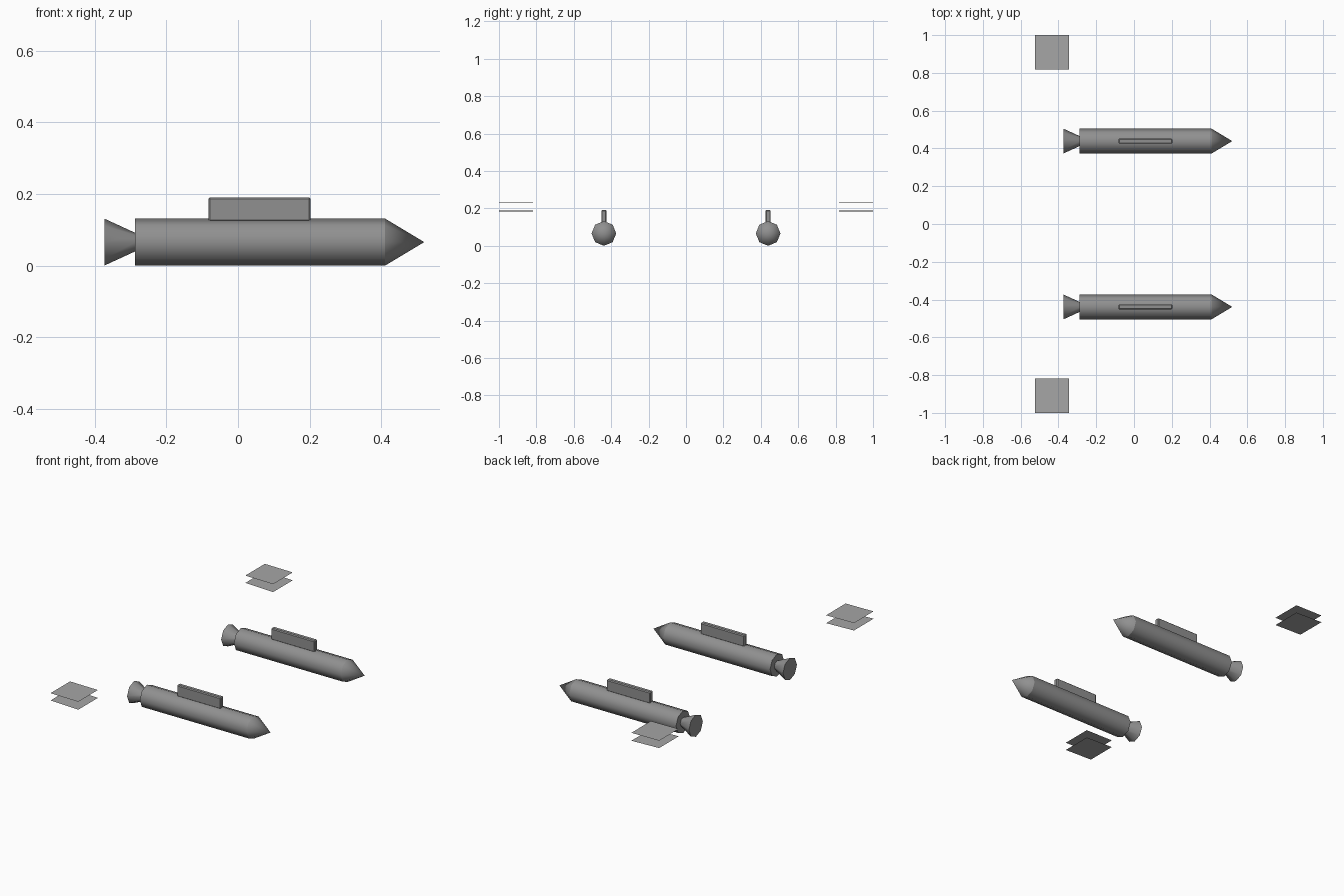
import bpy, bmesh, math
from mathutils import Matrix

cube = bpy.data.objects.get("Cube")
if cube:
    bpy.data.objects.remove(cube)


def make_material(name, value):
    mat = bpy.data.materials.new(name)
    mat.use_nodes = True
    colour = (value, value, value, 1)
    mat.diffuse_color = colour
    mat.node_tree.nodes["Principled BSDF"].inputs["Base Color"].default_value = colour
    return mat


body_grey = make_material("body grey", 0.28)
plate_grey = make_material("plate grey", 0.38)


def add_object(name, bm, mat, location):
    mesh = bpy.data.meshes.new(name)
    bm.normal_update()
    bm.to_mesh(mesh)
    bm.free()
    mesh.materials.append(mat)
    obj = bpy.data.objects.new(name, mesh)
    obj.location = location
    bpy.context.collection.objects.link(obj)
    return obj


def tapered_tube(name, x0, x1, r0, r1, y):
    """Eight-sided cone or cylinder lying along x, corners at top and sides."""
    bm = bmesh.new()
    bmesh.ops.create_cone(bm, cap_ends=True, segments=8, radius1=r0, radius2=r1, depth=x1 - x0)
    bmesh.ops.rotate(bm, verts=bm.verts, matrix=Matrix.Rotation(math.pi / 2, 3, "Y"))
    obj = add_object(name, bm, body_grey, ((x0 + x1) / 2, y, RADIUS))
    bpy.ops.object.select_all(action="DESELECT")
    obj.select_set(True)
    bpy.context.view_layer.objects.active = obj
    bpy.ops.object.shade_smooth_by_angle(angle=math.radians(60))


def pylon(name, y):
    bm = bmesh.new()
    bmesh.ops.create_cube(bm, size=1)
    bmesh.ops.scale(bm, verts=bm.verts, vec=(0.286, 0.028, 0.068))
    bmesh.ops.bevel(bm, geom=bm.edges[:], offset=0.005, segments=1, affect="EDGES")
    add_object(name, bm, body_grey, (0.06, y, 0.157))


def plate(name, y, z, tilt):
    bm = bmesh.new()
    bmesh.ops.create_grid(bm, x_segments=1, y_segments=1, size=0.091)
    bmesh.ops.rotate(bm, verts=bm.verts, matrix=Matrix.Rotation(tilt, 3, "Y"))
    add_object(name, bm, plate_grey, (-0.434, y, z))


RADIUS = 0.066

for side, sign in (("left", 1), ("right", -1)):
    y = sign * 0.439
    # Rocket: nozzle, tube, nose and the mounting fin on top
    tapered_tube(side + "_nozzle", -0.372, -0.287, 0.065, 0.026, y)
    tapered_tube(side + "_tube", -0.288, 0.41, RADIUS, RADIUS, y)
    tapered_tube(side + "_nose", 0.41, 0.52, RADIUS, 0, y)
    pylon(side + "_pylon", y)
    # Pair of thin floating plates, slightly tilted
    plate(side + "_upper_plate", sign * 0.909, 0.232, 0.011)
    plate(side + "_lower_plate", sign * 0.909, 0.187, 0.03)
